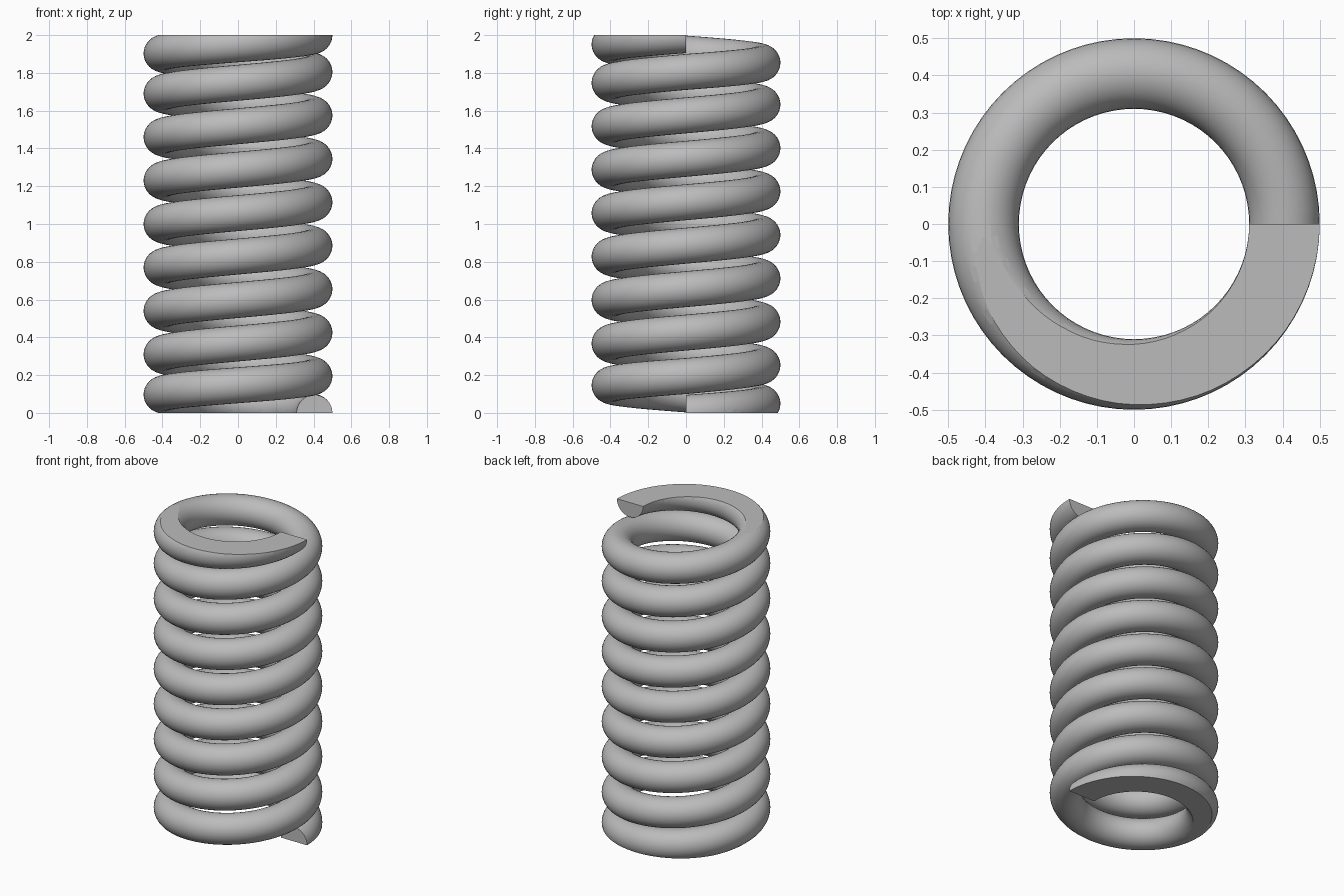
import bpy, bmesh
from math import pi, sin, cos

cube = bpy.data.objects.get("Cube")
if cube:
    bpy.data.objects.remove(cube)

HEIGHT = 2.0
COIL_R, WIRE_R = 0.405, 0.095
SIDES, STEPS = 32, 72                 # wire sides, steps per turn
END_PITCH, PITCH = 0.195, 0.23        # closed end turns, open middle turns

steel = bpy.data.materials.new("grey steel")
steel.use_nodes = True
grey = (0.5, 0.5, 0.5, 1)
steel.diffuse_color = grey
steel.node_tree.nodes["Principled BSDF"].inputs["Base Color"].default_value = grey

bm = bmesh.new()

# Wire cross-section at the start of the helix
ring = [bm.verts.new((COIL_R + WIRE_R * cos(2 * pi * i / SIDES), 0,
                      WIRE_R * sin(2 * pi * i / SIDES))) for i in range(SIDES)]
edges = [bm.edges.new((ring[i], ring[(i + 1) % SIDES])) for i in range(SIDES)]

# Wind the wire: closed turn, open turns, closed turn
section = ring + edges
for turns, pitch in ((1, END_PITCH), (7, PITCH), (1, END_PITCH)):
    result = bmesh.ops.spin(bm, geom=section, cent=(0, 0, 0), axis=(0, 0, 1),
                            dvec=(0, 0, pitch / STEPS), angle=2 * pi * turns,
                            steps=STEPS * turns)
    section = result["geom_last"]
for face in bm.faces:
    face.smooth = True

# Grind both ends flat, then close the ground faces and the wire tips
for z, direction in ((0, -1), (HEIGHT, 1)):
    bmesh.ops.bisect_plane(bm, geom=bm.verts[:] + bm.edges[:] + bm.faces[:],
                           dist=1e-5, plane_co=(0, 0, z),
                           plane_no=(0, 0, direction), clear_outer=True)
    # Wire tip: the half disc left in the plane y = 0
    rim = [e for e in bm.edges if e.is_boundary and abs(e.verts[0].co.y) < 1e-4
           and abs(e.verts[1].co.y) < 1e-4 and abs(e.verts[0].co.z - z) < 0.11]
    ends = [v for v in {v for e in rim for v in e.verts}
            if sum(e in rim for e in v.link_edges) == 1]
    if len(ends) == 2:
        closing = bm.edges.get(ends) or bm.edges.new(ends)
        bmesh.ops.edgeloop_fill(bm, edges=rim + [closing])
    # Ground flat
    flat = [e for e in bm.edges if len(e.link_faces) == 1
            and all(abs(v.co.z - z) < 1e-4 for v in e.verts)]
    bmesh.ops.edgeloop_fill(bm, edges=flat)

# Crisp edges around the flats, smooth wire
bmesh.ops.recalc_face_normals(bm, faces=bm.faces[:])
for face in bm.faces:
    if len(face.verts) > 4:
        face.smooth = False
        for edge in face.edges:
            edge.smooth = False

mesh = bpy.data.meshes.new("coil_spring")
bm.to_mesh(mesh)
bm.free()
mesh.materials.append(steel)
spring = bpy.data.objects.new("coil_spring", mesh)
bpy.context.collection.objects.link(spring)
